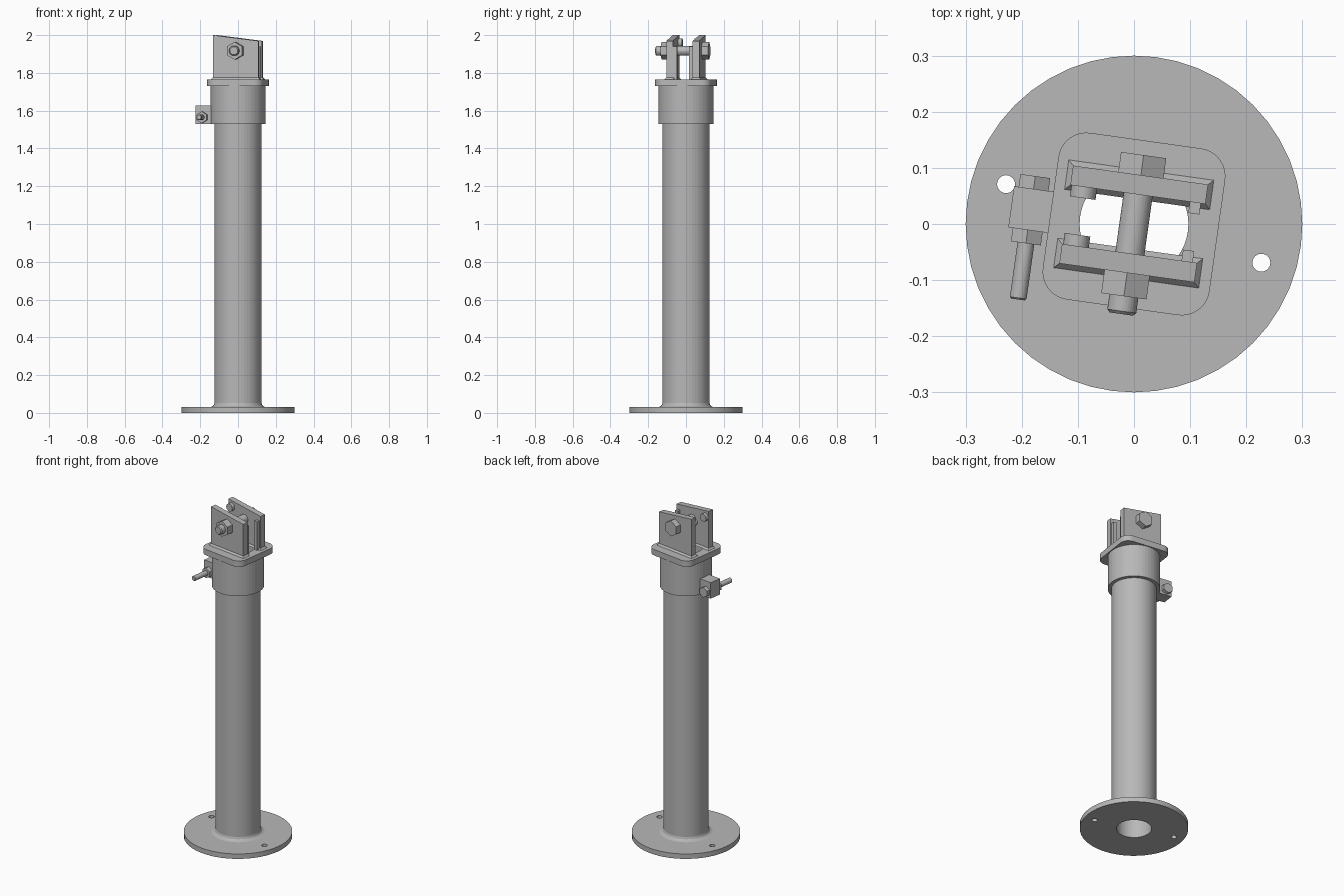
import bpy, bmesh, math
from mathutils import Matrix

cube = bpy.data.objects.get("Cube")
if cube:
    bpy.data.objects.remove(cube, do_unlink=True)

steel = bpy.data.materials.new("steel_grey")
steel.use_nodes = True
GREY = (0.48, 0.48, 0.48, 1)
steel.diffuse_color = GREY
steel.node_tree.nodes["Principled BSDF"].inputs["Base Color"].default_value = GREY

TURN = Matrix.Rotation(math.radians(-8), 4, 'Z')   # the head is turned on the post
ALONG_Y = Matrix.Rotation(math.pi / 2, 4, 'X')     # local z becomes -y
parts = []


def add_mesh(name, mesh, matrix=Matrix()):
    mesh.transform(matrix)
    mesh.materials.clear()
    mesh.materials.append(steel)
    ob = bpy.data.objects.new(name, mesh)
    bpy.context.collection.objects.link(ob)
    parts.append(ob)
    return ob


def finish(name, bm, matrix=Matrix()):
    bmesh.ops.remove_doubles(bm, verts=bm.verts, dist=1e-5)
    bmesh.ops.recalc_face_normals(bm, faces=bm.faces)
    mesh = bpy.data.meshes.new(name)
    bm.to_mesh(mesh)
    bm.free()
    return add_mesh(name, mesh, matrix)


def lathe(name, profile, matrix=Matrix(), n=48):
    """Revolve (radius, z) points around z."""
    bm = bmesh.new()
    rings = []
    for i in range(n):
        a = math.pi / 2 + math.tau * i / n
        rings.append([bm.verts.new((r * math.cos(a), r * math.sin(a), z)) for r, z in profile])
    for i in range(n):
        p, q = rings[i], rings[(i + 1) % n]
        for j in range(len(profile) - 1):
            quad = [p[j], q[j], q[j + 1], p[j + 1]]
            if profile[j][0] == 0:
                quad.pop(1)
            elif profile[j + 1][0] == 0:
                quad.pop(2)
            bm.faces.new(quad)
    return finish(name, bm, matrix)


def rod(name, r, z0, z1, matrix, n=32, chamfer=0.0):
    return lathe(name, [(0, z0), (r, z0), (r, z1 - chamfer), (r - chamfer, z1), (0, z1)]
                 if chamfer else [(0, z0), (r, z0), (r, z1), (0, z1)], matrix, n)


def box(name, x, y, z, matrix=TURN, drop=0.0, flare=0.0):
    """Box from ranges; drop lowers the top at its +x end, flare widens the foot."""
    bm = bmesh.new()
    bmesh.ops.create_cube(bm, size=1)
    for v in bm.verts:
        sx, sy, sz = (1 if c > 0 else -1 for c in v.co)
        grow = flare if sz < 0 else 0
        v.co = (x[sx > 0] + sx * grow, y[sy > 0] + sy * grow,
                z[sz > 0] - (drop if sx > 0 and sz > 0 else 0))
    return finish(name, bm, matrix)


def circle(r, cx=0, cy=0, n=48):
    return [(cx + r * math.cos(math.tau * i / n), cy + r * math.sin(math.tau * i / n))
            for i in range(n)]


def rounded_square(h, r, n=8):
    pts = []
    for k, (sx, sy) in enumerate([(1, 1), (-1, 1), (-1, -1), (1, -1)]):
        for i in range(n + 1):
            a = math.pi / 2 * (k + i / n)
            pts.append((sx * (h - r) + r * math.cos(a), sy * (h - r) + r * math.sin(a)))
    return pts


def plate(name, loops, z0, z1, matrix=Matrix()):
    """Flat plate from an outline followed by its holes."""
    curve = bpy.data.curves.new(name, 'CURVE')
    curve.dimensions = '2D'
    curve.fill_mode = 'BOTH'
    curve.extrude = (z1 - z0) / 2
    for loop in loops:
        spline = curve.splines.new('POLY')
        spline.points.add(len(loop) - 1)
        for p, (px, py) in zip(spline.points, loop):
            p.co = (px, py, 0, 1)
        spline.use_cyclic_u = True
    tmp = bpy.data.objects.new(name + "_outline", curve)
    mesh = bpy.data.meshes.new_from_object(tmp)
    bpy.data.objects.remove(tmp)
    bpy.data.curves.remove(curve)
    bm = bmesh.new()
    bm.from_mesh(mesh)
    bpy.data.meshes.remove(mesh)
    return finish(name, bm, matrix @ Matrix.Translation((0, 0, (z0 + z1) / 2)))


BORE, POST, PLATE_Z = 0.097, 0.125, 1.766

# Base, post and collar
plate("base_flange", [circle(0.3), circle(BORE), circle(0.016, -0.228, 0.071, 24),
                      circle(0.016, 0.227, -0.069, 24)], 0, 0.03)
lathe("post_tube", [(BORE, 0.03), (BORE, 1.73), (POST, 1.73), (POST, 0.03), (BORE, 0.03)])
lathe("post_weld", [(POST, 0.052), (0.129, 0.04), (0.135, 0.034), (0.147, 0.03)])
lathe("collar", [(POST, 1.53), (POST, 1.731), (0.145, 1.731), (0.145, 1.53), (POST, 1.53)])
plate("head_plate", [rounded_square(0.15, 0.05), circle(BORE)], 1.73, PLATE_Z, TURN)

# Fork: two sloped lugs with welds, end strips and stop bosses
for side, label in ((-1, "front"), (1, "back")):
    def span(a, b):
        return sorted((side * a, side * b))
    lug_x, lug_y = (-0.122, 0.121), span(0.053, 0.088)
    box(label + "_lug", lug_x, lug_y, (PLATE_Z, 2.0), drop=0.031)
    box(label + "_lug_weld", lug_x, lug_y, (PLATE_Z, PLATE_Z + 0.01), flare=0.009)
    box(label + "_end_strip", (0.093, 0.113), span(0.033, 0.054), (PLATE_Z, 1.94))
    y0, y1 = span(0.033, 0.054)
    rod(label + "_stop_boss", 0.023, -y1, -y0,
        TURN @ Matrix.Translation((-0.097, 0, 1.96)) @ ALONG_Y)


def bolt(name, x, z, shaft, hexagon, grip, head, nut, tip):
    """Hex bolt with its head at the back and its nut in front."""
    m = TURN @ Matrix.Translation((x, 0, z)) @ ALONG_Y
    rod(name + "_shaft", shaft, -grip, tip, m, 32, shaft * 0.2)
    rod(name + "_head", hexagon, -grip - head, -grip, m, 6)
    rod(name + "_nut", hexagon, grip, grip + nut, m, 6)


bolt("pivot_bolt", 0, 1.917, 0.026, 0.047, 0.088, 0.036, 0.042, 0.162)

# Clamp block on the collar
box("clamp_block", (-0.221, -0.135), (-0.037, 0.037), (1.53, 1.627))
bolt("clamp_bolt", -0.186, 1.565, 0.015, 0.031, 0.037, 0.023, 0.024, 0.162)

for ob in bpy.context.view_layer.objects:
    ob.select_set(ob in parts)
bpy.context.view_layer.objects.active = parts[0]
bpy.ops.object.shade_smooth_by_angle(angle=math.radians(32))
